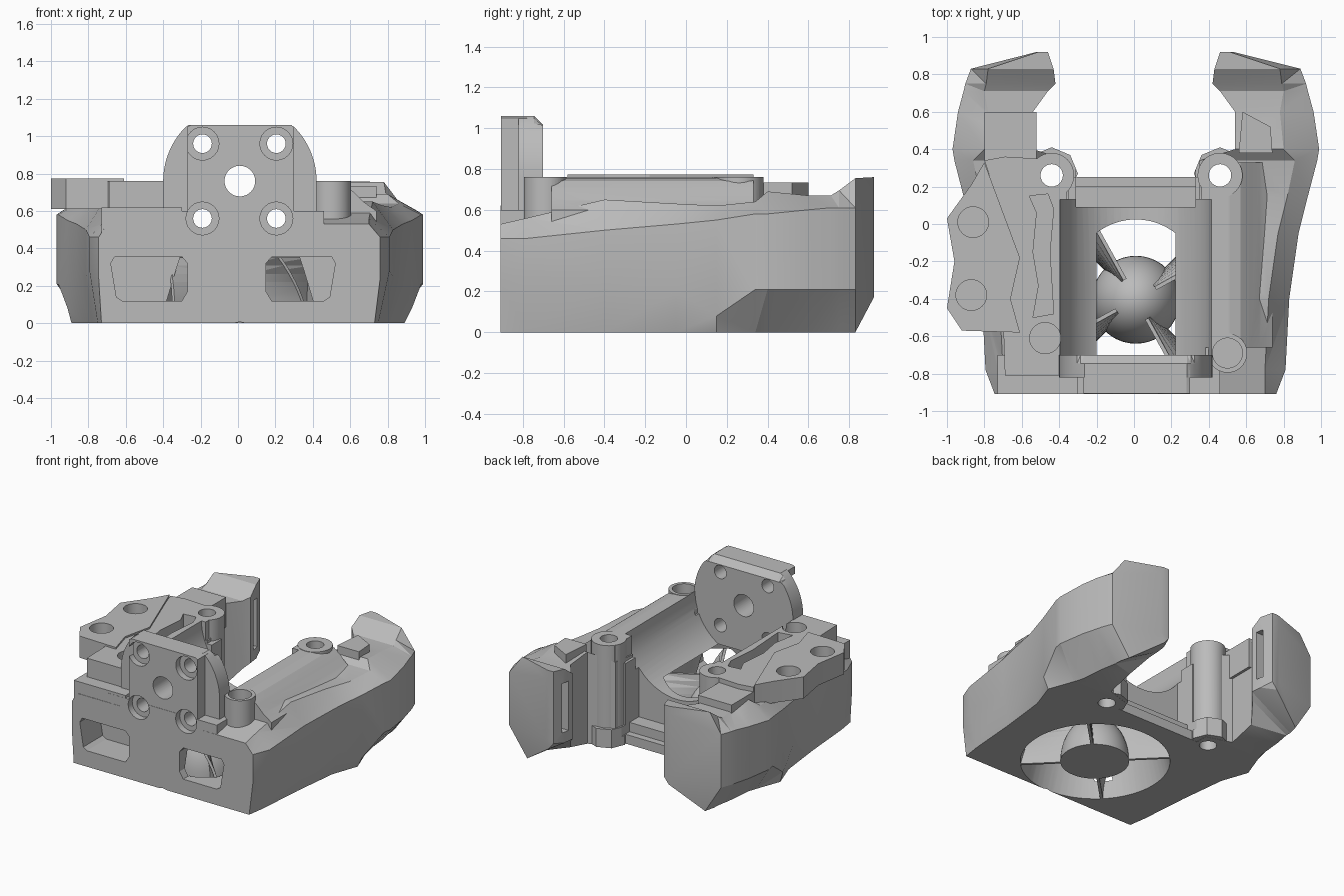
import bpy, bmesh, math
from mathutils import Matrix, Vector

cube = bpy.data.objects.get("Cube")
if cube:
    bpy.data.objects.remove(cube)

grey = bpy.data.materials.new("plain grey")
grey.use_nodes = True
tone = (0.5, 0.5, 0.5, 1)
grey.diffuse_color = tone
grey.node_tree.nodes["Principled BSDF"].inputs["Base Color"].default_value = tone


def finish(name, bm):
    bmesh.ops.recalc_face_normals(bm, faces=bm.faces)
    mesh = bpy.data.meshes.new(name)
    bm.to_mesh(mesh)
    bm.free()
    mesh.materials.append(grey)
    ob = bpy.data.objects.new(name, mesh)
    bpy.context.collection.objects.link(ob)
    return ob


def loft(name, rings):
    """Closed skin through rings that share a point count."""
    bm = bmesh.new()
    rows = [[bm.verts.new(p) for p in ring] for ring in rings]
    n = len(rows[0])
    for a, b in zip(rows, rows[1:]):
        for i in range(n):
            j = (i + 1) % n
            bm.faces.new((a[i], a[j], b[j], b[i]))
    bm.faces.new(rows[0])
    bm.faces.new(rows[-1])
    bmesh.ops.triangulate(bm, faces=[f for f in bm.faces if len(f.verts) == 4])
    return finish(name, bm)


def slab(name, pts, lo, hi, axis="z"):
    """Extrude a flat outline along z, or an x-z outline along y."""
    put = (lambda p, h: (p[0], p[1], h)) if axis == "z" else (lambda p, h: (p[0], h, p[1]))
    return loft(name, [[put(p, h) for p in pts] for h in (lo, hi)])


def box(name, x0, x1, y0, y1, z0, z1):
    return slab(name, [(x0, y0), (x1, y0), (x1, y1), (x0, y1)], z0, z1)


def rod(name, a, b, lo, hi, r, axis="z", sides=40, r2=None):
    def ring(h, rad):
        pts = [(a + rad * math.cos(2 * math.pi * i / sides),
                b + rad * math.sin(2 * math.pi * i / sides)) for i in range(sides)]
        return [(u, v, h) if axis == "z" else (u, h, v) for u, v in pts]
    return loft(name, [ring(lo, r), ring(hi, r if r2 is None else r2)])


def combine(ob, other, mode):
    m = ob.modifiers.new(mode, "BOOLEAN")
    m.operation, m.object, m.solver = mode, other, "EXACT"
    deps = bpy.context.evaluated_depsgraph_get()
    mesh = bpy.data.meshes.new_from_object(ob.evaluated_get(deps))
    ob.modifiers.clear()
    ob.data = mesh
    bpy.data.objects.remove(other)


# Side shells with hooked arms: y, inner, bottom, outer, top x, then z of
# inner bottom, outer bottom, lower ridge, upper ridge and top
rows = [
    (-.91, .35, .73, .76, .70, 0, 0, .24, .46, .53),
    (-.78, .35, .75, .81, .70, 0, 0, .28, .46, .56),
    (-.40, .35, .78, .83, .72, 0, 0, .25, .50, .65),
    (-.05, .35, .82, .88, .77, 0, 0, .20, .53, .63),
    (.15, .35, .89, .93, .82, 0, 0, .08, .55, .62),
    (.34, .35, .82, .98, .86, 0, 0, .21, .58, .64),
    (.40, .54, .80, .99, .80, 0, 0, .21, .58, .69),
    (.60, .54, .78, .96, .78, .05, 0, .21, .60, .67),
    (.71, .46, .76, .93, .80, .16, 0, .21, .61, .67),
    (.75, .42, .76, .92, .79, .20, 0, .21, .61, .695),
    (.83, .43, .74, .89, .78, .20, 0, .21, .61, .755),
    (.92, .46, .50, .53, .51, .22, .17, .24, .70, .76)]


def shell(name, s, wide):
    return loft(name, [[(s * xi, y, zi), (s * xb, y, zb), (s * xo * wide, y, zl),
                        (s * xo * wide, y, zh), (s * xt, y, zt), (s * xi, y, zt)]
                       for y, xi, xb, xo, xt, zi, zb, zl, zh, zt in rows])


housing = box("housing", -.44, .46, -.909, .25, 0, .60)
parts = [shell("left_shell", 1, 1), shell("right_shell", -1, .98),
         box("front_step", -.73, -.3, -.908, -.7, .3, .62)]

# Raised deck and rounded rail either side of the bay
parts.append(slab("deck", [(-.36, -.81), (-.69, -.81), (-.70, -.5), (-.72, .1),
                           (-.80, .34), (-.69, .36), (-.36, .34)], .4, .76))
parts.append(slab("rail", [(.36, .4), (.74, .4), (.74, .60), (.67, .65), (.62, .70),
                           (.57, .74), (.51, .757), (.36, .757)], -.66, .33, "y"))

# Motor flange: front plate and round back with a chamfered top
parts.append(slab("flange_front", [(-.27, .5), (.30, .5), (.30, 1.05), (.28, 1.06),
                                   (-.25, 1.06), (-.27, 1.05)], -.907, -.78, "y"))
arc = [(.01 + .41 * math.cos(t), .76 + .41 * math.sin(t))
       for t in [math.radians(a * 4) for a in range(46)]] + [(-.40, .5), (.42, .5)]
parts.append(loft("flange_disc", [[(x, y, min(z, top)) for x, z in arc]
                                  for y, top in ((-.82, 1.06), (-.745, 1.06), (-.70, 1.015))]))

# Corner posts, collars and the small steps on the arms
for x in (-.44, .46):
    parts.append(rod("rear_post", x, .26, .02, .76, .12))
    parts.append(rod("post_collar", x, .27, .001, .14, .14, sides=8))
parts.append(rod("front_post", .50, -.69, .4, .76, .105))
parts.append(slab("left_arm_step", [(.56, .38), (.74, .38), (.73, .52), (.58, .60)], .5, .735))
parts.append(box("right_arm_step", -.80, -.52, .34, .60, .5, .725))
for p in parts:
    combine(housing, p, "UNION")

# Motor bay, low rear ledge and air duct
cuts = [rod("bay", .01, .76, -.70, .13, .405, "y", 64),
        box("bay_mouth", -.39, .41, -.70, .13, .76, 1.3),
        box("rear_ledge", -.31, .33, .09, .21, .14, 1),
        box("rear_lip", -.31, .33, .20, .5, .07, 1),
        rod("duct", .01, -.40, -.1, .415, .535, sides=64, r2=.41)]
# Flange holes with counterbores
for x in (-.19, .205):
    for z in (.56, .96):
        cuts.append(rod("screw", x, z, -1, -.6, .05, "y", 24))
        cuts.append(rod("counterbore", x, z, -1, -.86, .088, "y", 24))
cuts.append(rod("shaft_hole", .01, .76, -1, -.6, .082, "y"))
# Post bores
for x in (-.44, .46):
    cuts.append(rod("bore", x, .26, -.1, 1, .06, sides=24))
cuts.append(rod("front_bore", .50, -.69, .60, 1, .08))
cuts.append(rod("deck_bore", -.475, -.61, .66, 1, .083))
# Curved channel in the deck
cuts.append(slab("channel", [(-.56, .15), (-.46, .16), (-.43, .08), (-.45, -.15), (-.43, -.48),
                             (-.54, -.50), (-.51, -.33), (-.54, -.15), (-.52, .06)], .62, 1))
# Front windows
for s, a, b in ((-1, .27, .68), (1, .15, .52)):
    cuts.append(slab("window", [(s * (a + .03), .355), (s * (b - .02), .355), (s * b, .32),
                                (s * (b - .03), .14), (s * (b - .06), .12), (s * (a + .03), .12),
                                (s * a, .17), (s * a, .32)], -1, -.68, "y"))
# Slots in the arm tips
for s in (-1, 1):
    cuts.append(box("tip_slot", s * .3, s * .52, .79, .85, .28, .65))
for c in cuts:
    combine(housing, c, "DIFFERENCE")

# Side plate with two blind holes
plate = slab("side_plate", [(-.80, .33), (-.87, .21), (-1, .03), (-.96, -.2), (-1, -.45),
                            (-.92, -.57), (-.61, -.58), (-.66, -.40), (-.61, -.18)], .61, .773)
for x, y in ((-.86, .01), (-.87, -.38)):
    combine(plate, rod("plate_hole", x, y, .67, 1, .082), "DIFFERENCE")

# Hub dome
bm = bmesh.new()
bmesh.ops.create_uvsphere(bm, u_segments=40, v_segments=24, radius=.235)
bmesh.ops.bisect_plane(bm, geom=bm.verts[:] + bm.edges[:] + bm.faces[:],
                       plane_co=(0, 0, 0), plane_no=(0, 0, 1), clear_inner=True)
bmesh.ops.holes_fill(bm, edges=[e for e in bm.edges if e.is_boundary])
bmesh.ops.transform(bm, matrix=Matrix.Translation((.01, -.405, .002)) @ Matrix.Diagonal((1, 1, 1.4, 1)),
                    verts=bm.verts)
hub = finish("hub", bm)

# Four twisted vanes
vanes = []
for k in range(4):
    rings = []
    for i in range(9):
        z = .002 + .35 * i / 8
        ang = math.radians(45 + 90 * k - 16 * (i / 8) ** 2)
        along = Vector((math.cos(ang), math.sin(ang), 0))
        across = Vector((-along.y, along.x, 0)) * .01
        mid = Vector((.01, -.402, z))
        near, far = mid + along * .12, mid + along * (.515 - .22 * z)
        rings.append([near - across, far - across, far + across, near + across])
    vanes.append(loft("vane", rings))

# Smooth rounded surfaces, keep edges crisp
bpy.ops.object.select_all(action="DESELECT")
for ob in [housing, plate, hub] + vanes:
    ob.select_set(True)
bpy.context.view_layer.objects.active = housing
bpy.ops.object.shade_smooth_by_angle(angle=math.radians(20))
